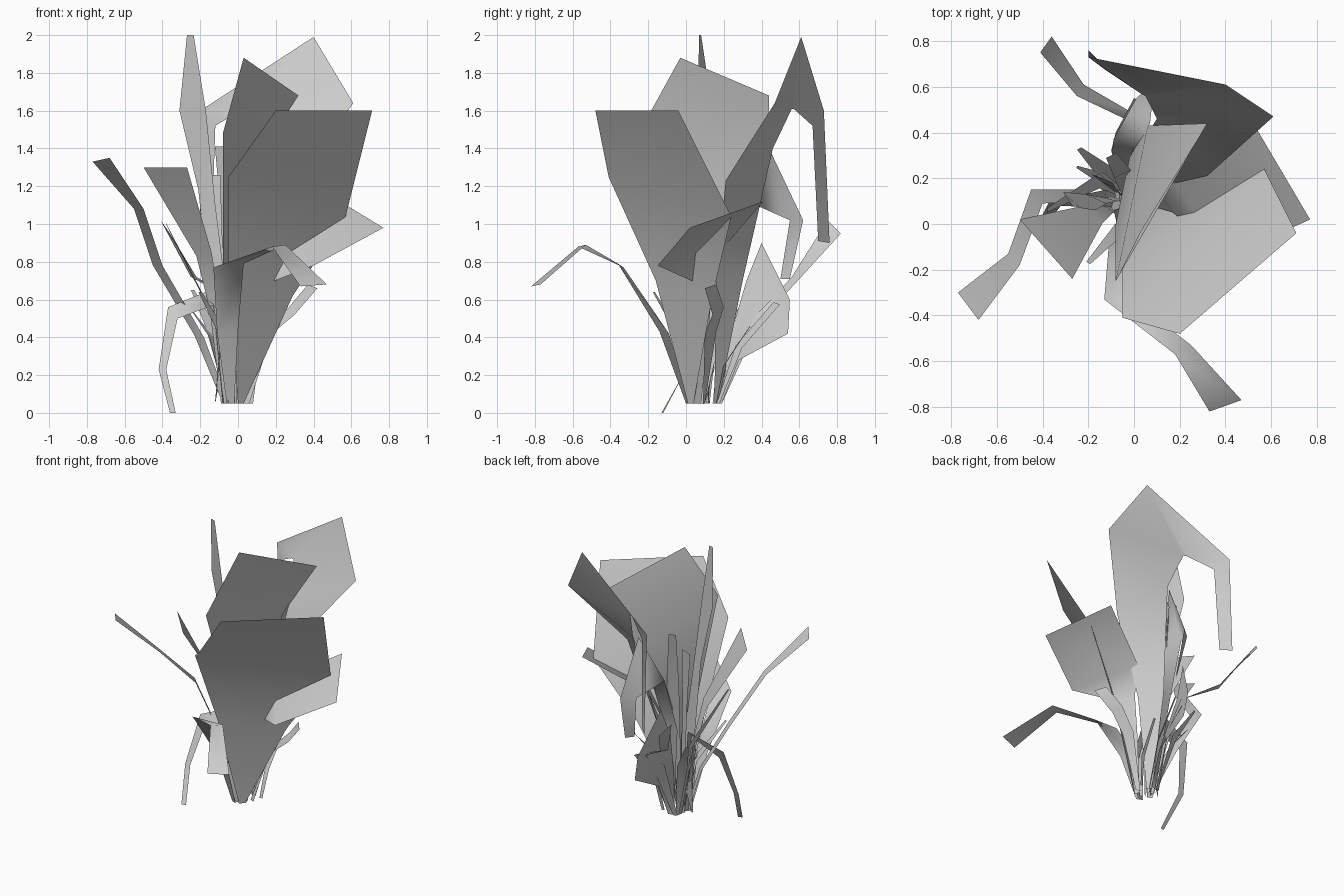
import bpy
from mathutils import Vector


def leaf(name, rows):
    """Ribbon leaf: every row is left edge xyz, right edge xyz."""
    verts = [p for r in rows for p in (r[:3], r[3:])]
    faces = [(2 * i, 2 * i + 1, 2 * i + 3, 2 * i + 2) for i in range(len(rows) - 1)]
    me = bpy.data.meshes.new(name)
    me.from_pydata(verts, [], faces)
    me.shade_smooth()
    ob = bpy.data.objects.new(name, me)
    bpy.context.collection.objects.link(ob)
    return ob


def blade(name, base, mid, tip, side, widths):
    """Small slim leaf along three points, widened along the side direction."""
    s = Vector(side).normalized()
    rows = []
    for p, w in zip((base, mid, tip), widths):
        c = Vector(p)
        rows.append((*(c - s * w / 2), *(c + s * w / 2)))
    leaf(name, rows)


# Broad leaves
leaf("front_broad_leaf", [
    (0, .01, .05, .03, .04, .05),
    (-.05, -.16, .70, .29, .14, .62),
    (-.05, -.41, 1.25, .57, .24, 1.04),
    (.20, -.48, 1.60, .71, -.04, 1.60)])
leaf("back_hooked_leaf", [
    (-.01, .17, .05, .02, .15, .05),
    (0, .30, .70, .10, .16, .70),
    (.10, .46, 1.40, .32, .21, 1.23),
    (.05, .56, 1.61, .61, .47, 1.64),
    (.03, .57, 1.61, .40, .61, 1.99),
    (-.12, .67, 1.52, -.20, .73, 1.60),
    (-.14, .70, .91, -.20, .76, .90)])
leaf("upper_broad_leaf", [
    (-.05, .05, .05, -.02, .10, .05),
    (-.08, 0, .80, -.02, .29, .85),
    (-.08, -.25, 1.48, .06, .43, 1.28),
    (.03, -.03, 1.88, .32, .44, 1.68)])
leaf("right_broad_leaf", [
    (.02, .08, .05, .03, .04, .05),
    (.07, .12, .42, .10, .07, .42),
    (.11, .14, .72, .17, .05, .69),
    (.15, .22, .90, .40, -.15, .78),
    (.54, .41, 1.12, .77, .02, .98)])

# Arching and drooping leaves
leaf("front_arching_leaf", [
    (-.06, .02, .05, -.02, 0, .05),
    (-.11, -.09, .42, 0, -.14, .43),
    (-.13, -.33, .77, .03, -.36, .79),
    (.18, -.57, .88, .25, -.53, .89),
    (.33, -.82, .67, .47, -.77, .68)])
leaf("left_long_leaf", [
    (-.08, .08, .05, -.05, .07, .05),
    (-.23, .15, .41, -.18, .10, .40),
    (-.45, .15, .78, -.40, .09, .78),
    (-.55, -.13, 1.08, -.50, -.18, 1.08),
    (-.77, -.30, 1.33, -.68, -.42, 1.35)])
leaf("left_drooping_leaf", [
    (-.08, .06, .05, -.05, .11, .05),
    (-.13, .07, .57, -.12, .15, .66),
    (-.32, .08, .50, -.37, .10, .56),
    (-.38, 0, .23, -.42, 0, .23),
    (-.33, -.12, 0, -.36, -.13, 0)])
leaf("left_upright_leaf", [
    (-.09, .08, .05, -.06, .06, .05),
    (-.15, .10, .55, -.09, .05, .55),
    (-.22, .08, .83, -.14, 0, .85),
    (-.50, .02, 1.30, -.27, -.24, 1.30)])
leaf("tall_leaf", [
    (-.07, .12, .05, -.03, .12, .05),
    (-.16, .12, .70, -.07, .10, .70),
    (-.21, .13, 1.18, -.12, .09, 1.10),
    (-.31, .14, 1.60, -.17, .06, 1.60),
    (-.27, .08, 2.00, -.235, .07, 2.00)])
leaf("back_drooping_leaf", [
    (0, .19, .05, -.03, .18, .05),
    (-.02, .26, .70, -.10, .24, .70),
    (.07, .44, 1.40, -.09, .37, 1.10),
    (.09, .62, 1.02, .01, .55, 1.02),
    (.10, .55, .71, .06, .50, .71)])
leaf("back_spreading_leaf", [
    (-.03, .19, .05, -.06, .18, .05),
    (0, .36, .42, -.04, .30, .45),
    (-.03, .50, .60, -.02, .45, .60),
    (-.22, .61, .72, -.25, .56, .72),
    (-.36, .82, .95, -.41, .75, 1.02)])
leaf("back_low_leaf", [
    (.01, .19, .05, -.03, .18, .05),
    (.02, .28, .28, -.06, .22, .36),
    (.03, .54, .42, -.10, .32, .70),
    (0, .55, .60, -.08, .40, .90)])
leaf("right_slim_leaf", [
    (.03, .10, .05, .06, .09, .05),
    (.14, .16, .43, .18, .10, .42),
    (.27, .20, .56, .30, .14, .52),
    (.37, .16, .68, .42, .10, .66)])

# Slim filler blades
blades = [
    ((-.06, .10, .05), (-.15, .19, .55), (-.38, .06, 1.0), (0, 1, .3), (.02, .07, .02)),
    ((-.05, .12, .05), (-.11, .17, .90), (-.14, .20, 1.26), (1, -.4, 0), (.03, .06, .10)),
    ((-.04, .12, .05), (-.05, .22, 1.0), (-.10, .30, 1.41), (1, .5, 0), (.02, .08, .05)),
    ((-.03, .02, .05), (-.04, -.02, .40), (-.06, .07, .65), (1, .3, 0), (.05, .06, .06)),
    ((-.05, .17, .05), (-.14, .24, .45), (-.24, .33, .65), (1, .6, 0), (.02, .07, .02)),
    ((-.06, .15, .05), (-.14, .20, .40), (-.25, .25, .55), (.5, 1, 0), (.02, .05, .01)),
    ((.01, .17, .05), (.03, .28, .35), (.05, .48, .58), (.6, .6, -.2), (.02, .05, .05)),
    ((.07, .16, .05), (.09, .20, .25), (.11, .34, .46), (1, .2, 0), (.02, .03, .02)),
    ((-.02, .05, .05), (-.06, -.02, .38), (-.20, -.17, .64), (1, -.6, 0), (.02, .06, .02)),
    ((-.12, .10, .06), (-.08, .10, .35), (-.06, .04, .69), (.3, 1, 0), (.01, .10, .02)),
]
for i, b in enumerate(blades):
    blade(f"slim_blade_{i + 1}", *b)
